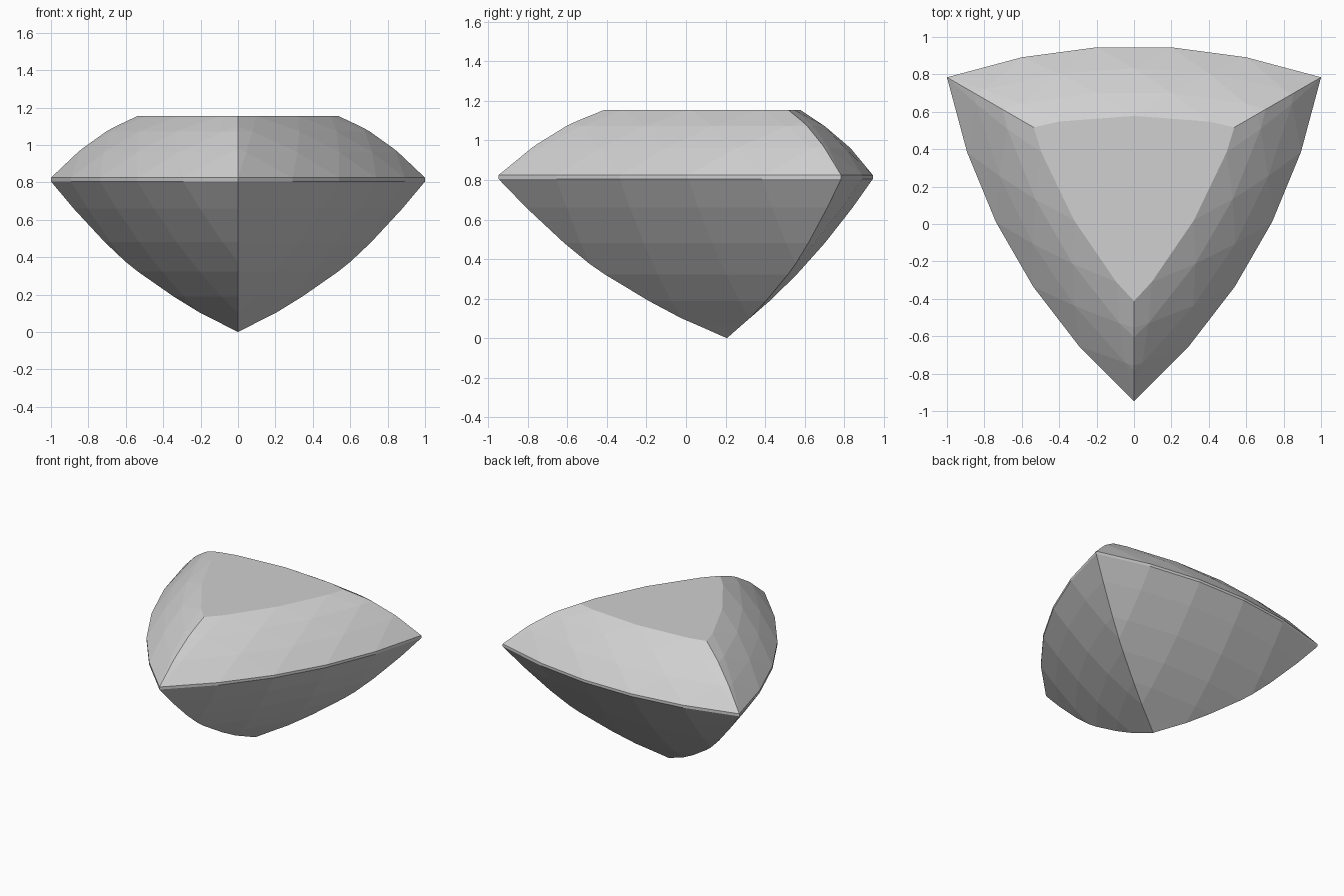
import bpy
import bmesh
import math
from mathutils import Matrix, Vector

cube = bpy.data.objects.get("Cube")
if cube:
    bpy.data.objects.remove(cube)

SLOPE = 1 / math.sqrt(3)
STEP = 0.4


def pavilion_z(f):
    return 0.46 * f + 0.15 * f ** 2 + 0.195 * f ** 3


def crown_z(f):
    u = 1 - f
    return 0.825 + 1.082 * u - 0.784 * u * u


# Rows of one side: size, height, and whether the columns are staggered
rows = [(0, -0.006, False)]
rows += [(f, pavilion_z(f), False) for f in (0.13, 0.352, 0.54, 0.72, 0.885, 1)]
rows += [(1, crown_z(1), False), (0.86, crown_z(0.86), True),
         (0.71, crown_z(0.71), False), (0.545, crown_z(0.545), True)]


def make_row(bm, f, z, staggered):
    """A bulged row of points between two corners."""
    count = 7 if staggered else 8
    bulge = 0.167 + (0.05 * (1 - f) if z > 0.82 else 0)
    verts = []
    for i in range(count):
        x = (i - (count - 1) / 2) * STEP
        verts.append(bm.verts.new((x, SLOPE * f + bulge * (f * f - x * x), z)))
    return verts


def join_rows(bm, a, b):
    """Quads between aligned rows, triangles between staggered ones."""
    if len(a) == len(b):
        for i in range(len(a) - 1):
            bm.faces.new((a[i], a[i + 1], b[i + 1], b[i]))
        return
    wide, narrow = (a, b) if len(a) > len(b) else (b, a)
    for i in range(len(narrow)):
        bm.faces.new((wide[i], wide[i + 1], narrow[i]))
        if i + 1 < len(narrow):
            bm.faces.new((wide[i + 1], narrow[i + 1], narrow[i]))


# One faceted side, trimmed to a third of the stone
bm = bmesh.new()
grid = [make_row(bm, *row) for row in rows]
for lower, upper in zip(grid, grid[1:]):
    join_rows(bm, lower, upper)
for side in (-1, 1):
    bmesh.ops.bisect_plane(bm, geom=bm.verts[:] + bm.edges[:] + bm.faces[:],
                           dist=0.0001, plane_co=(0, 0, 0),
                           plane_no=Vector((side * SLOPE, 1, 0)).normalized(),
                           clear_inner=True)

# Three sides around the lower point
third = bm.verts[:] + bm.edges[:] + bm.faces[:]
for turn in (1, 2):
    copy = bmesh.ops.duplicate(bm, geom=third)["geom"]
    bmesh.ops.rotate(bm, verts=[v for v in copy if isinstance(v, bmesh.types.BMVert)],
                     cent=(0, 0, 0), matrix=Matrix.Rotation(turn * math.tau / 3, 3, 'Z'))
bmesh.ops.remove_doubles(bm, verts=bm.verts[:], dist=0.001)

# Flat table on top
rim = [e for e in bm.edges if e.is_boundary]
bmesh.ops.holes_fill(bm, edges=rim, sides=0)
bmesh.ops.recalc_face_normals(bm, faces=bm.faces[:])
bmesh.ops.translate(bm, verts=bm.verts[:], vec=(0, 0.207, 0))

mesh = bpy.data.meshes.new("cut_gemstone")
bm.to_mesh(mesh)
bm.free()
gem = bpy.data.objects.new("cut_gemstone", mesh)
bpy.context.collection.objects.link(gem)

# Plain grey stone
mat = bpy.data.materials.new("light_grey")
mat.use_nodes = True
grey = (0.63, 0.63, 0.63, 1)
mat.diffuse_color = grey
for node in mat.node_tree.nodes:
    if node.type == 'BSDF_PRINCIPLED':
        node.inputs["Base Color"].default_value = grey
mesh.materials.append(mat)
